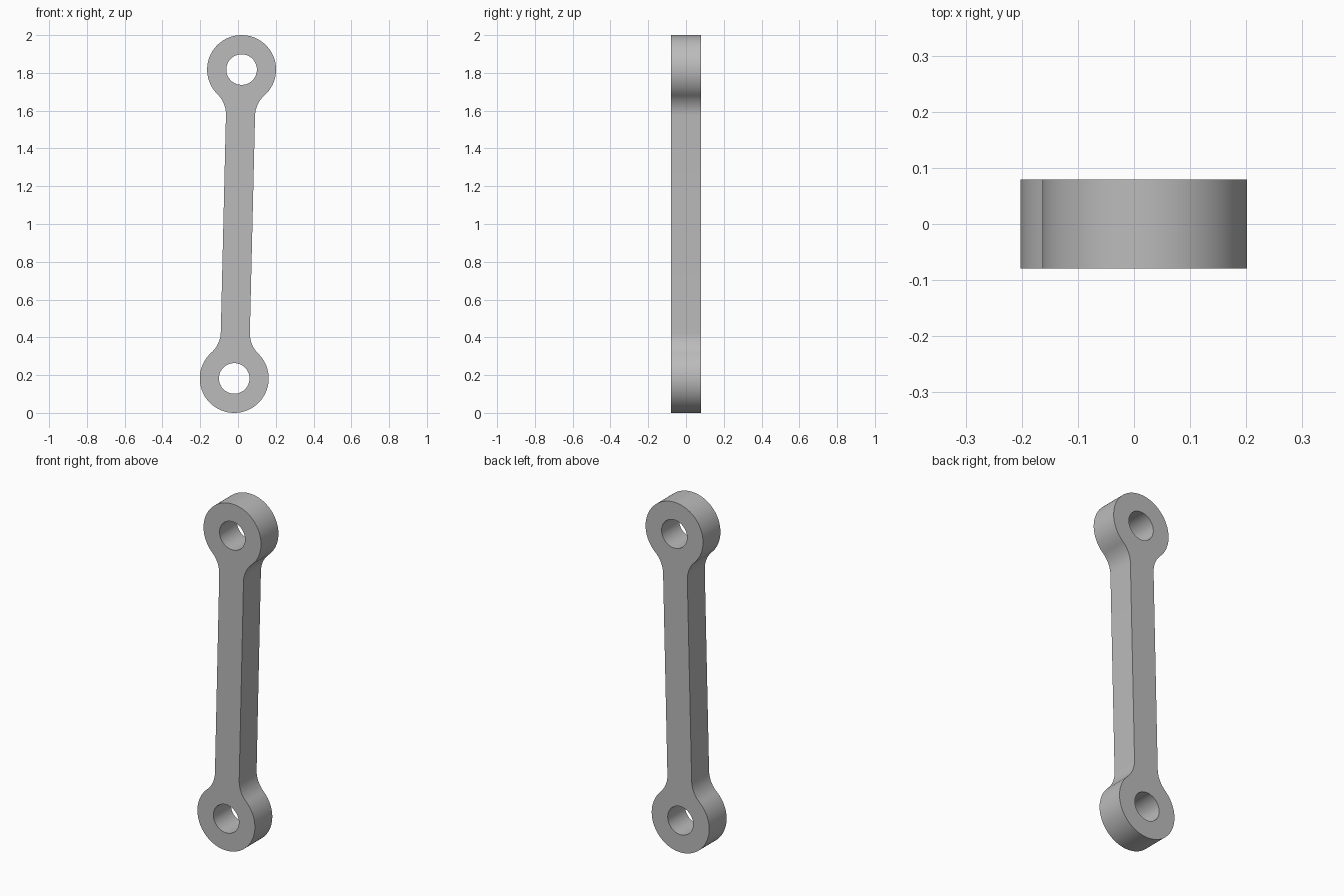
import bpy, bmesh
from math import sin, cos, atan2, sqrt, pi
from mathutils import Matrix, Vector

cube = bpy.data.objects.get("Cube")
if cube:
    bpy.data.objects.remove(cube, do_unlink=True)

EYE_R, HOLE_R, HALF_W, FILLET, HALF_D = 0.1825, 0.081, 0.077, 0.15, 0.079
LOW, HIGH = Vector((-0.02, 0, 0.1825)), Vector((0.019, 0, 1.8175))
HALF_L = (HIGH - LOW).length / 2
TILT = atan2(HIGH.x - LOW.x, HIGH.z - LOW.z)


def arc(cx, cz, r, a0, a1, n):
    return [Vector((cx + r * cos(a0 + (a1 - a0) * i / n), 0,
                    cz + r * sin(a0 + (a1 - a0) * i / n))) for i in range(n + 1)]


def add_loop(bm, points):
    verts = [bm.verts.new(p) for p in points]
    return [bm.edges.new((v, verts[i - 1])) for i, v in enumerate(verts)]


# Upper half of the outline: fillet, round eye, fillet
fx = HALF_W + FILLET
drop = sqrt((EYE_R + FILLET) ** 2 - fx ** 2)
meet = atan2(drop, fx)
right_fillet = arc(fx, HALF_L - drop, FILLET, pi, pi - meet, 12)
eye = arc(0, HALF_L, EYE_R, -meet, pi + meet, 64)
left_fillet = [Vector((-p.x, 0, p.z)) for p in reversed(right_fillet)]
upper = right_fillet + eye[1:-1] + left_fillet
lower = [-p for p in upper]

# Flat plate with two holes, then given its thickness
bm = bmesh.new()
edges = add_loop(bm, upper + lower)
for z in (HALF_L, -HALF_L):
    edges += add_loop(bm, arc(0, z, HOLE_R, 0, 2 * pi, 48)[:-1])
bmesh.ops.triangle_fill(bm, edges=edges, use_beauty=True, use_dissolve=False)
bmesh.ops.translate(bm, verts=bm.verts, vec=(0, -HALF_D, 0))
solid = bmesh.ops.extrude_face_region(bm, geom=bm.faces[:], use_keep_orig=True)
moved = [g for g in solid["geom"] if isinstance(g, bmesh.types.BMVert)]
bmesh.ops.translate(bm, verts=moved, vec=(0, 2 * HALF_D, 0))
bmesh.ops.recalc_face_normals(bm, faces=bm.faces)

# Lean the link so its eyes sit at the two pivot points
lean = Matrix.Translation((LOW + HIGH) / 2) @ Matrix.Rotation(TILT, 4, "Y")
bmesh.ops.transform(bm, matrix=lean, verts=bm.verts)

mesh = bpy.data.meshes.new("link_arm")
bm.to_mesh(mesh)
bm.free()
link = bpy.data.objects.new("link_arm", mesh)
bpy.context.collection.objects.link(link)

# Plain grey metal
grey = bpy.data.materials.new("plain_grey")
grey.use_nodes = True
colour = (0.5, 0.5, 0.5, 1)
grey.diffuse_color = colour
grey.node_tree.nodes["Principled BSDF"].inputs["Base Color"].default_value = colour
mesh.materials.append(grey)

bpy.ops.object.select_all(action="DESELECT")
link.select_set(True)
bpy.context.view_layer.objects.active = link
bpy.ops.object.shade_smooth_by_angle(angle=pi / 6)
